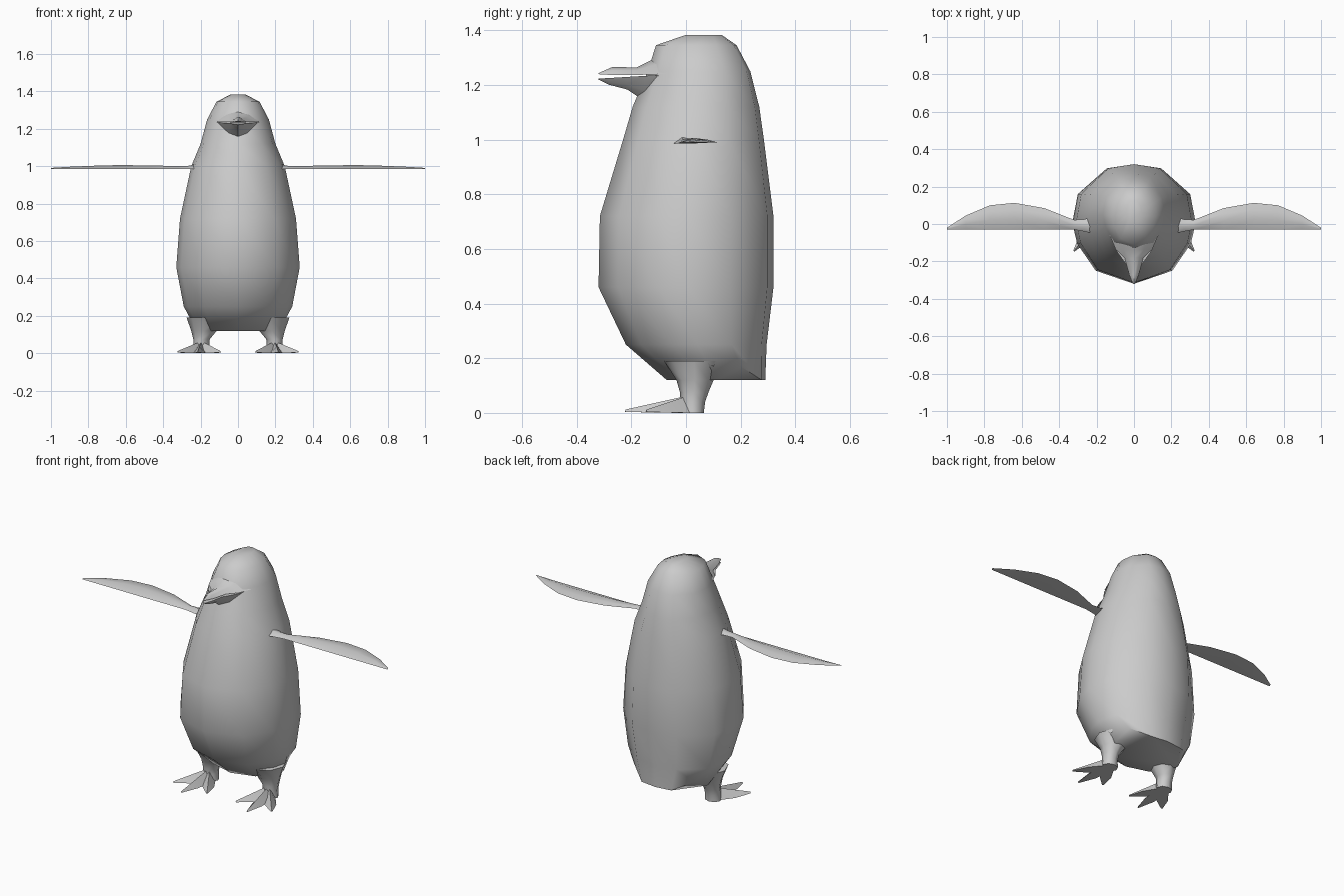
import bpy, bmesh, math

if "Cube" in bpy.data.objects:
    bpy.data.objects.remove(bpy.data.objects["Cube"])


def loft(name, rings, mirror=False, angle=70):
    """Skin a list of equal-length closed rings and cap both ends."""
    bm = bmesh.new()
    vr = [[bm.verts.new(p) for p in r] for r in rings]
    n = len(vr[0])
    for a, b in zip(vr, vr[1:]):
        for i in range(n):
            j = (i + 1) % n
            bm.faces.new((a[i], a[j], b[j], b[i]))
    bm.faces.new(vr[0])
    bm.faces.new(vr[-1])
    bmesh.ops.recalc_face_normals(bm, faces=bm.faces)
    me = bpy.data.meshes.new(name)
    bm.to_mesh(me)
    bm.free()
    ob = bpy.data.objects.new(name, me)
    bpy.context.collection.objects.link(ob)
    bpy.ops.object.select_all(action='DESELECT')
    ob.select_set(True)
    bpy.context.view_layer.objects.active = ob
    bpy.ops.object.shade_smooth_by_angle(angle=math.radians(angle))
    if mirror:
        # mirror across the world centre plane
        ob.modifiers.new("mirror", 'MIRROR').use_axis[0] = True
    return ob


# Body and head: (z, front y, back y, half width), top to bottom
half = [(0, -1), (.62, -.78), (.92, -.33), (1, .02), (.91, .5), (.44, .93), (0, 1)]
outline = half + [(-x, y) for x, y in half[-2:0:-1]]
levels = [(1.383, 0, .13, .04), (1.345, -.11, .185, .115), (1.25, -.14, .235, .165),
          (1.12, -.195, .268, .20), (1.0, -.23, .285, .25), (.72, -.315, .32, .31),
          (.46, -.32, .32, .33), (.25, -.22, .295, .29), (.12, -.07, .29, .22)]
rings = []
for z, yf, yb, w in levels:
    c, h = (yf + yb) / 2, (yb - yf) / 2
    ring = []
    for x, y in outline:
        # lower hem rises beside the tail
        lift = .05 if z < .2 and abs(x) > .6 and y > .3 else 0
        ring.append((x * w, c + y * h, z + lift))
    rings.append(ring)
loft("body", rings)


# Beak halves: (y, half width, lip z, ridge z)
def beak(name, stations):
    rings = []
    for y, w, zl, zr in stations:
        zm = zl + (zr - zl) * .6
        rings.append([(-w, y, zl), (-w * .55, y, zm), (0, y, zr), (w * .55, y, zm), (w, y, zl)])
    loft(name, rings, angle=60)


beak("upper_beak", [(-.32, .006, 1.239, 1.243), (-.27, .026, 1.236, 1.265), (-.18, .05, 1.236, 1.264),
                    (-.135, .098, 1.238, 1.287), (-.06, .13, 1.24, 1.32)])
beak("lower_beak", [(-.32, .006, 1.223, 1.219), (-.28, .024, 1.225, 1.20), (-.215, .042, 1.229, 1.183),
                    (-.15, .09, 1.233, 1.14), (-.07, .12, 1.236, 1.09)])

# Flippers: (x, leading y, trailing y, thickness scale)
wing = [(.18, -.06, .06, 1.8), (.265, -.04, .025, .8), (.32, -.03, .022, .7), (.48, -.03, .085, .9),
        (.64, -.03, .113, 1), (.77, -.03, .10, .8), (.9, -.03, .045, .5), (1.0, -.03, -.02, .1)]
rings = []
for x, y0, y1, t in wing:
    d = y1 - y0
    rings.append([(x, y0, .985), (x, y0 + d * .4, .988 + .018 * t), (x, y0 + d * .75, .99 + .01 * t),
                  (x, y1, .99), (x, y0 + d * .45, .986)])
loft("flipper", rings, mirror=True, angle=80)

# Legs: (z, centre x, centre y, radius x, radius y)
leg = [(.19, .175, .03, .10, .11), (.12, .182, .033, .068, .068), (.075, .195, .03, .044, .052),
       (.04, .195, .025, .042, .045), (0, .195, .025, .048, .04)]
rings = [[(cx + rx * math.cos(a * math.pi / 4), cy + ry * math.sin(a * math.pi / 4), z)
          for a in range(8)] for z, cx, cy, rx, ry in leg]
loft("leg", rings, mirror=True)


# Toes: wedge-shaped, fanned out from the ankle
def toe(name, tip_x, tip_y):
    bx, by = .195, .015
    dx, dy = tip_x - bx, tip_y - by
    length = math.hypot(dx, dy)
    nx, ny = -dy / length, dx / length
    rings = []
    for t, w, z0, z1 in [(0, .032, 0, .065), (.55, .031, .001, .036), (1, .004, .004, .012)]:
        x, y = bx + dx * t, by + dy * t
        rings.append([(x - nx * w, y - ny * w, z0), (x, y, z1), (x + nx * w, y + ny * w, z0)])
    loft(name, rings, mirror=True, angle=60)


toe("inner_toe", .095, -.155)
toe("middle_toe", .215, -.222)
toe("outer_toe", .322, -.145)
